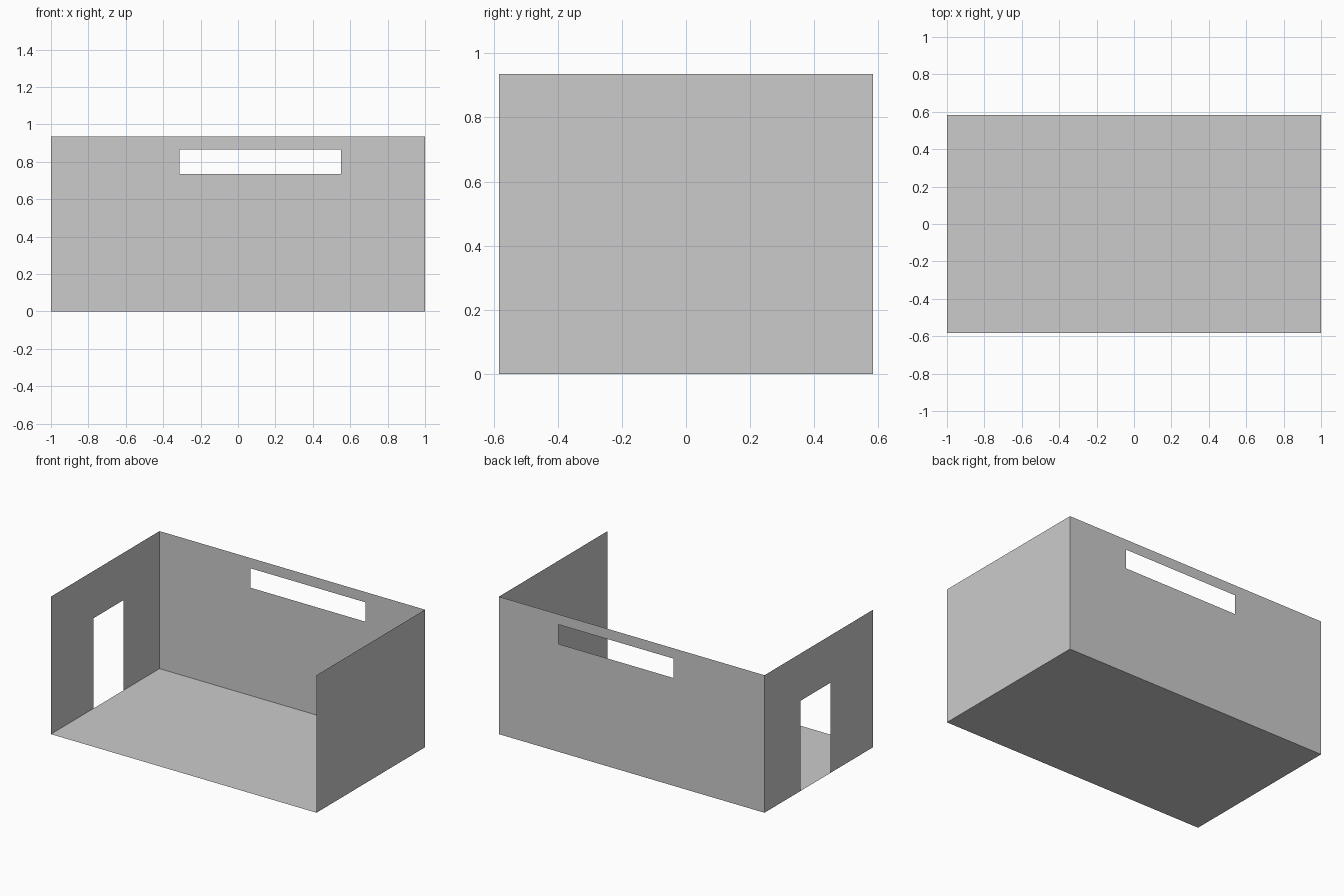
import bpy, bmesh
from mathutils import Vector

if "Cube" in bpy.data.objects:
    bpy.data.objects.remove(bpy.data.objects["Cube"])

X, Y, H = 1.0, 0.584, 0.936  # half width, half depth, wall height


def panel(name, origin, u, v, us, vs, hole=None):
    """Flat sheet spanning grid lines us x vs, leaving out one cell as an opening."""
    o, u, v = Vector(origin), Vector(u), Vector(v)
    bm = bmesh.new()
    grid = [[bm.verts.new(o + u * a + v * b) for b in vs] for a in us]
    for i in range(len(us) - 1):
        for j in range(len(vs) - 1):
            if (i, j) != hole:
                bm.faces.new((grid[i][j], grid[i + 1][j],
                              grid[i + 1][j + 1], grid[i][j + 1]))
    mesh = bpy.data.meshes.new(name)
    bm.to_mesh(mesh)
    bm.free()
    obj = bpy.data.objects.new(name, mesh)
    bpy.context.collection.objects.link(obj)
    return obj


# Floor
panel("floor", (0, 0, 0), (1, 0, 0), (0, 1, 0), (-X, X), (-Y, Y))

# Back wall with a long high window
panel("back_wall", (0, Y, 0), (1, 0, 0), (0, 0, 1),
      (-X, -0.314, 0.552, X), (0, 0.734, 0.866, H), hole=(1, 1))

# Left wall with a doorway down to the floor
panel("left_wall", (-X, 0, 0), (0, 1, 0), (0, 0, 1),
      (-Y, -0.128, 0.196, Y), (0, 0.614, H), hole=(1, 0))

# Solid right wall
panel("right_wall", (X, 0, 0), (0, -1, 0), (0, 0, 1), (-Y, Y), (0, H))
